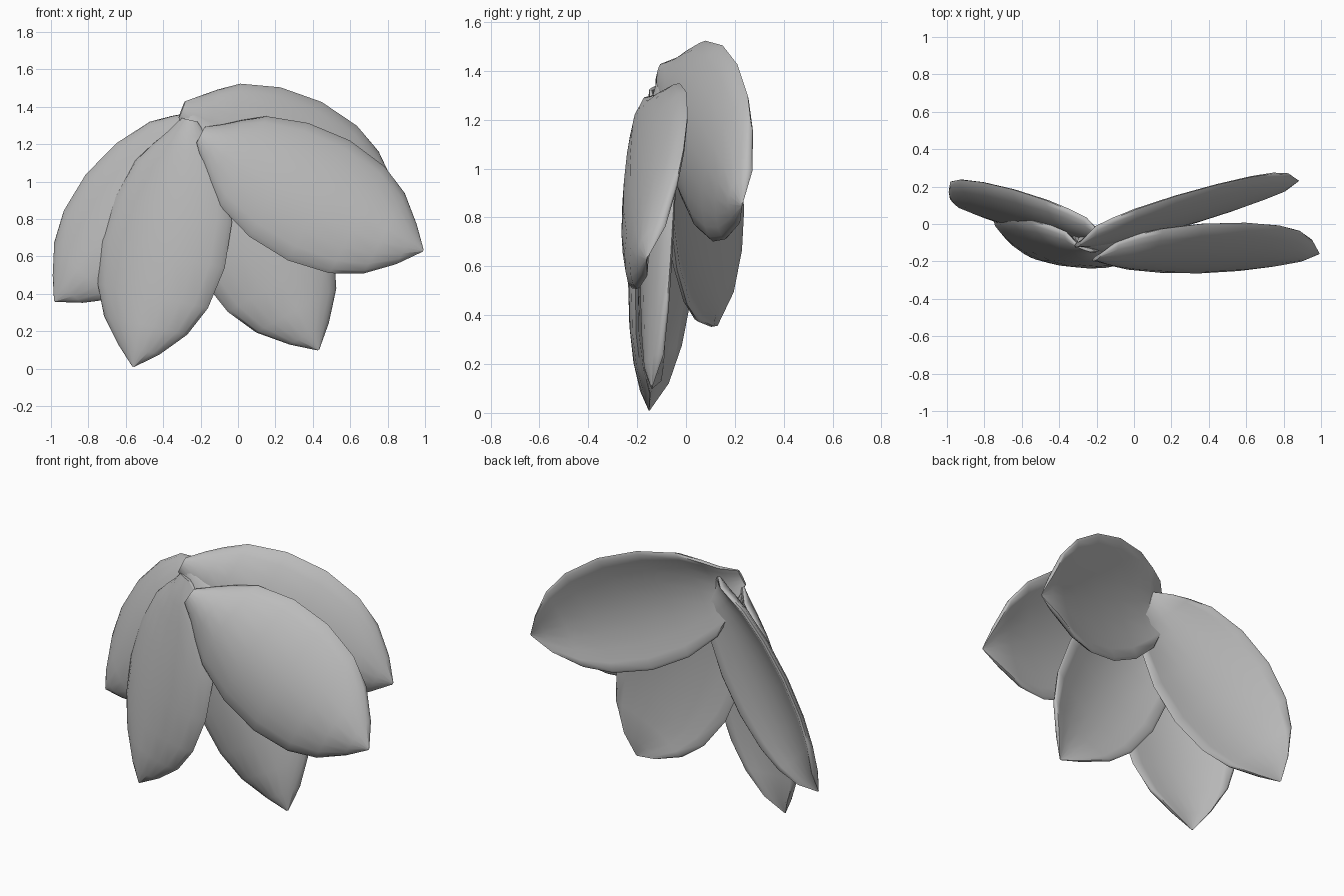
import bpy
import bmesh
from math import sin, cos, pi
from mathutils import Vector

cube = bpy.data.objects.get("Cube")
if cube:
    bpy.data.objects.remove(cube, do_unlink=True)

# Single plain grey
grey = bpy.data.materials.new("petal grey")
grey.use_nodes = True
colour = (0.5, 0.5, 0.5, 1)
grey.diffuse_color = colour
grey.node_tree.nodes["Principled BSDF"].inputs["Base Color"].default_value = colour

# Half-width of a petal along its length: (fraction, half-width)
OUTLINE = [(0, .05), (.06, .125), (.12, .2), (.2, .285), (.36, .36), (.54, .38),
           (.71, .338), (.83, .255), (.93, .125), (1, .006)]
SECTION = 20
THICK = 0.03
CUP = 0.095
BOW = 0.032


def petal(name, base, tip, across, width=1.0):
    """Cupped leaf-shaped petal running from base to tip, hollow side to the back."""
    base, tip = Vector(base), Vector(tip)
    axis = (tip - base).normalized()
    side = Vector(across)
    side = (side - axis * side.dot(axis)).normalized()
    front = axis.cross(side)
    if front.y > 0:
        front.negate()

    bm = bmesh.new()
    rings = []
    for t, half in OUTLINE:
        thick = THICK * min(1, half / 0.14)
        cup = CUP * max(0, sin(pi * t ** 0.8)) ** 0.5
        ring = []
        for i in range(SECTION):
            a = 2 * pi * i / SECTION
            s = sin(a)
            # full in the middle, rounded at the rim, edges swept back
            h = thick * (abs(s) ** 0.6) * (1 if s > 0 else -1)
            h += BOW * sin(pi * t) - cup * cos(a) ** 2
            ring.append(bm.verts.new(base.lerp(tip, t) + side * half * cos(a) * width + front * h))
        rings.append(ring)
    for r, q in zip(rings, rings[1:]):
        for i in range(SECTION):
            j = (i + 1) % SECTION
            bm.faces.new((r[i], r[j], q[j], q[i]))
    bm.faces.new(rings[0])
    bm.faces.new(rings[-1])
    bmesh.ops.recalc_face_normals(bm, faces=bm.faces)

    mesh = bpy.data.meshes.new(name)
    bm.to_mesh(mesh)
    bm.free()
    mesh.materials.append(grey)
    obj = bpy.data.objects.new(name, mesh)
    bpy.context.collection.objects.link(obj)
    bpy.ops.object.select_all(action='DESELECT')
    obj.select_set(True)
    bpy.context.view_layer.objects.active = obj
    bpy.ops.object.shade_smooth_by_angle(angle=pi / 3)


# Five petals fanning out from one point
petal("front_left_petal", (-.2, -.18, 1.25), (.99, -.16, .63), (.32, .23, .62))
petal("front_right_petal", (-.26, -.13, 1.33), (-.56, -.15, .01), (-.67, .25, .15), .95)
petal("back_right_petal", (-.15, -.07, 1.36), (-.98, .13, .36), (-.5, .26, .38), .93)
petal("back_left_petal", (-.3, -.11, 1.385), (.88, .23, .85), (.25, .15, .6), .97)
petal("lower_petal", (-.26, -.11, 1.35), (.43, -.14, .1), (.64, .03, .33), .96)
